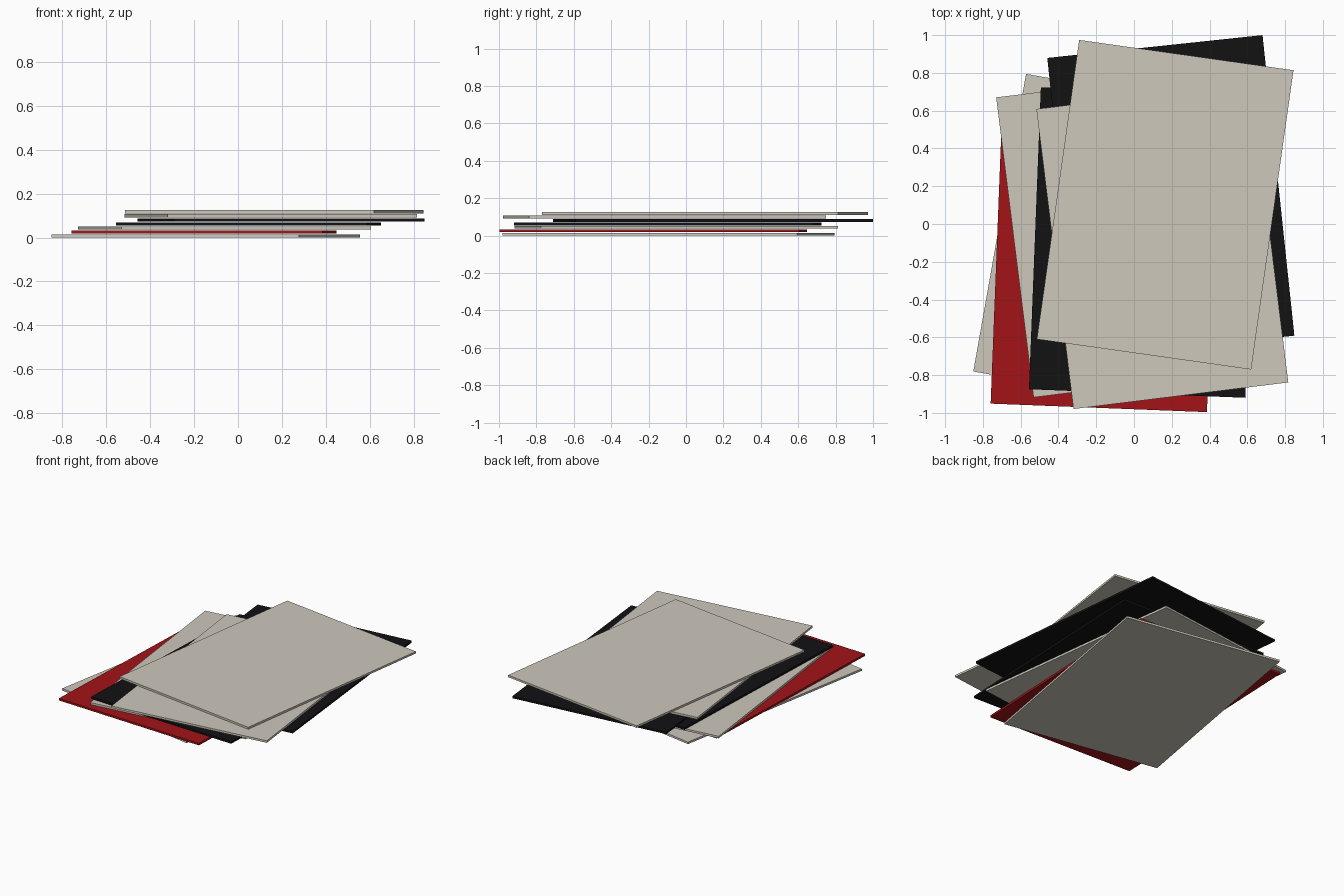
import bpy
from math import radians

if "Cube" in bpy.data.objects:
    bpy.data.objects.remove(bpy.data.objects["Cube"])

def material(name, rgb):
    m = bpy.data.materials.new(name)
    m.diffuse_color = (*rgb, 1)
    m.use_nodes = True
    m.node_tree.nodes["Principled BSDF"].inputs["Base Color"].default_value = m.diffuse_color
    return m

cream = material("cream_paper", (0.62, 0.58, 0.50))
red = material("red_paper", (0.36, 0.007, 0.009))
black = material("black_paper", (0.006, 0.006, 0.007))

WIDTH, LENGTH, THICK, PITCH = 1.146, 1.60, 0.0145, 0.0184

# Loosely stacked sheets, bottom to top: colour, centre x, centre y, turn
sheets = [
    (cream, -0.147, -0.093, -10.05),
    (red, -0.155, -0.174, -2.25),
    (cream, -0.062, -0.053, 7.1),
    (black, 0.048, -0.098, -2.25),
    (black, 0.195, 0.144, 6.05),
    (cream, 0.150, -0.115, 7.05),
    (cream, 0.165, 0.102, -8.05),
]

for i, (mat, x, y, turn) in enumerate(sheets):
    bpy.ops.mesh.primitive_cube_add(
        size=1, location=(x, y, i * PITCH + THICK / 2),
        rotation=(0, 0, radians(turn)))
    sheet = bpy.context.object
    sheet.name = f"sheet_{i + 1}"
    sheet.scale = (WIDTH, LENGTH, THICK)
    sheet.data.materials.append(mat)
